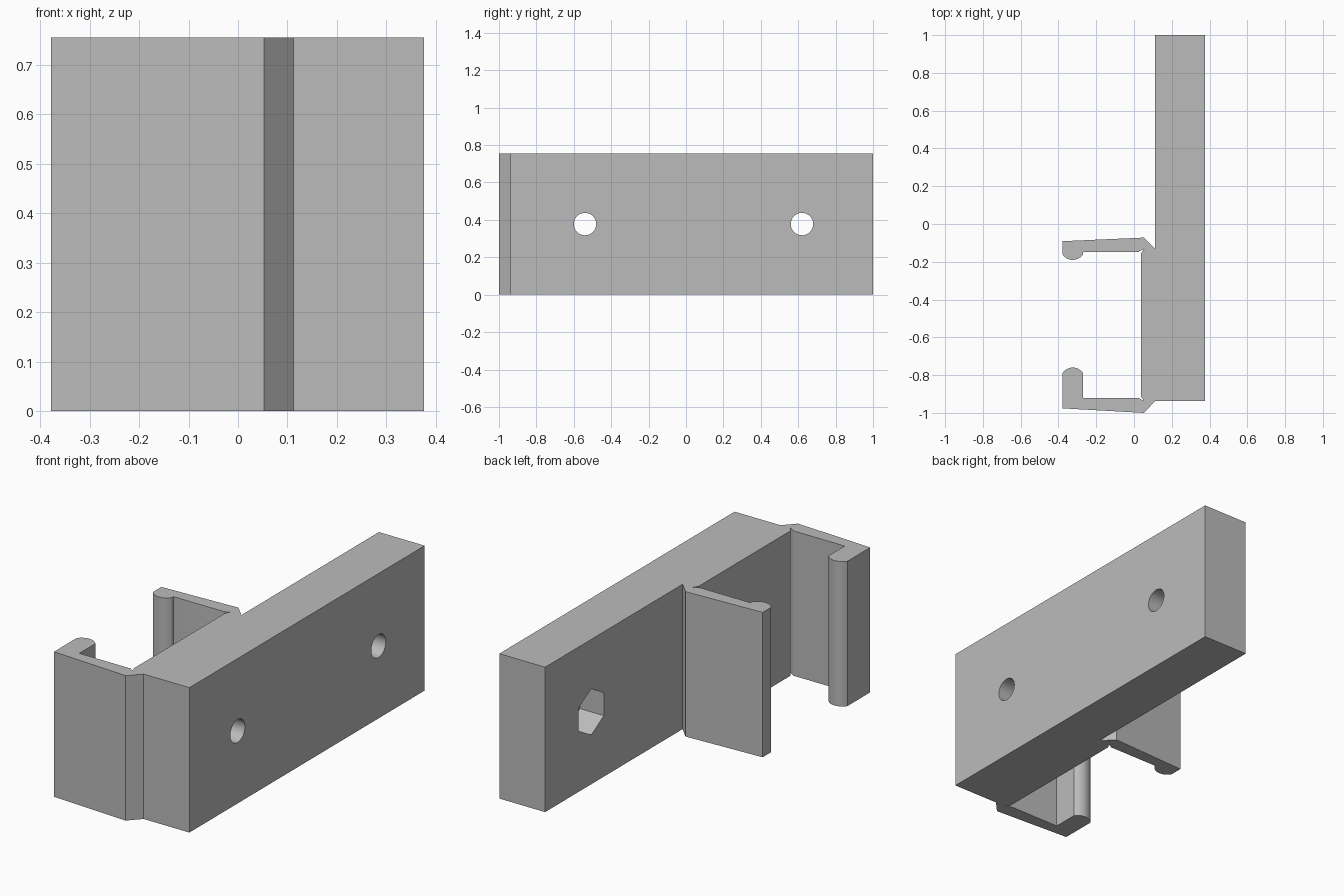
import bpy, bmesh
from math import radians, sin, cos, pi
from mathutils import Matrix

cube = bpy.data.objects.get("Cube")
if cube:
    bpy.data.objects.remove(cube, do_unlink=True)

HEIGHT = 0.755
FRONT, BACK = 0.376, 0.112      # faces of the mounting bar
INNER = 0.037                   # seat between the clip arms
POCKET_FLOOR = 0.25
BOLTS = [(-0.54, INNER), (0.62, BACK)]   # y position, pocket opening x

grey = bpy.data.materials.new("grey plastic")
grey.use_nodes = True
colour = (0.5, 0.5, 0.5, 1)
grey.diffuse_color = colour
grey.node_tree.nodes["Principled BSDF"].inputs["Base Color"].default_value = colour


def add_object(name, bm):
    bmesh.ops.recalc_face_normals(bm, faces=bm.faces)
    mesh = bpy.data.meshes.new(name)
    bm.to_mesh(mesh)
    bm.free()
    mesh.materials.append(grey)
    obj = bpy.data.objects.new(name, mesh)
    bpy.context.collection.objects.link(obj)
    return obj


def extrude_profile(name, points, height):
    bm = bmesh.new()
    face = bm.faces.new([bm.verts.new((x, y, 0)) for x, y in points])
    top = bmesh.ops.extrude_face_region(bm, geom=[face])["geom"]
    verts = [g for g in top if isinstance(g, bmesh.types.BMVert)]
    bmesh.ops.translate(bm, verts=verts, vec=(0, 0, height))
    return add_object(name, bm)


def cutter(name, sides, radius, x0, x1, y):
    # Prism along x with a corner pointing up
    bm = bmesh.new()
    ring = []
    for i in range(sides):
        a = 2 * pi * i / sides
        ring.append(bm.verts.new((x0, y + radius * sin(a), HEIGHT / 2 + radius * cos(a))))
    face = bm.faces.new(ring)
    end = bmesh.ops.extrude_face_region(bm, geom=[face])["geom"]
    verts = [g for g in end if isinstance(g, bmesh.types.BMVert)]
    bmesh.ops.translate(bm, verts=verts, vec=(x1 - x0, 0, 0))
    obj = add_object(name, bm)
    obj.hide_render = True
    return obj


def hook_tip(cy, direction, radius=0.065, steps=12):
    # Rounded lip at the end of a clip arm, from the inside to the outside
    spread = radians(56)
    return [(-0.324 + radius * sin(spread * (1 - 2 * i / steps)),
             cy + direction * radius * cos(spread * (1 - 2 * i / steps)))
            for i in range(steps + 1)]


# Outline of bar, long-hook arm, seat with relief notches, short-hook arm
outline = [(BACK, 1), (FRONT, 1), (FRONT, -0.937), (BACK, -0.937),
           (0.053, -1), (-0.378, -0.976)]
outline += reversed(hook_tip(-0.825, 1))
outline += [(-0.27, -0.921), (0.025, -0.921), (0.053, -0.938), (INNER, -0.912),
            (INNER, -0.156), (0.053, -0.132), (0.025, -0.147), (-0.268, -0.147)]
outline += hook_tip(-0.125, -1)
outline += [(-0.378, -0.091), (0.053, -0.072), (BACK, -0.132)]
bracket = extrude_profile("clip_bracket", outline, HEIGHT)

# Bolt holes with hexagonal nut pockets
cutters = []
for y, opening in BOLTS:
    cutters.append(cutter("bolt_hole_cutter", 32, 0.06, opening - 0.05, FRONT + 0.05, y))
    cutters.append(cutter("nut_pocket_cutter", 6, 0.12, opening - 0.05, POCKET_FLOOR, y))

bpy.context.view_layer.objects.active = bracket
for tool in cutters:
    cut = bracket.modifiers.new("cut", 'BOOLEAN')
    cut.operation = 'DIFFERENCE'
    cut.solver = 'EXACT'
    cut.object = tool
    bpy.ops.object.modifier_apply(modifier=cut.name)
for tool in cutters:
    bpy.data.objects.remove(tool, do_unlink=True)

bpy.ops.object.select_all(action='DESELECT')
bracket.select_set(True)
bpy.ops.object.shade_smooth_by_angle(angle=radians(30))
